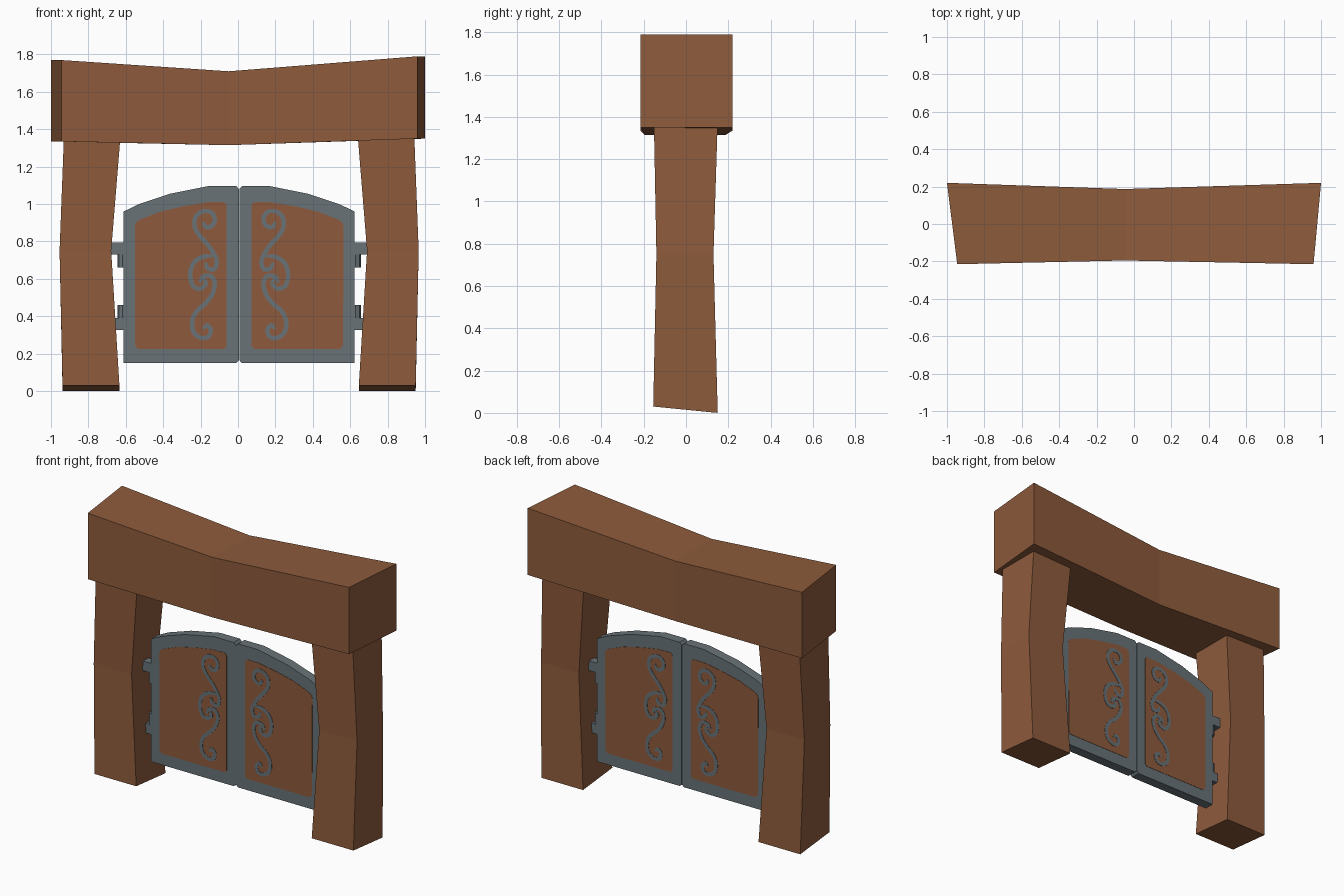
import bpy, bmesh, math
from mathutils import Vector

cube = bpy.data.objects.get("Cube")
if cube:
    bpy.data.objects.remove(cube, do_unlink=True)


def material(name, rgb):
    mat = bpy.data.materials.new(name)
    mat.use_nodes = True
    mat.diffuse_color = (*rgb, 1)
    mat.node_tree.nodes["Principled BSDF"].inputs["Base Color"].default_value = (*rgb, 1)
    return mat


WOOD = material("brown wood", (0.27, 0.105, 0.045))
IRON = material("grey iron", (0.14, 0.17, 0.185))
CENTRE = 0.006                      # symmetry line of posts and doors
FRONT, BACK = -0.03, 0.035          # door faces


def finish(name, bm, mat):
    bmesh.ops.recalc_face_normals(bm, faces=bm.faces)
    mesh = bpy.data.meshes.new(name)
    bm.to_mesh(mesh)
    bm.free()
    mesh.materials.append(mat)
    obj = bpy.data.objects.new(name, mesh)
    bpy.context.collection.objects.link(obj)
    return obj


def loft(name, rings, mat):
    """Closed solid through a row of four-cornered rings."""
    bm = bmesh.new()
    loops = [[bm.verts.new(p) for p in ring] for ring in rings]
    for a, b in zip(loops, loops[1:]):
        for i in range(4):
            j = (i + 1) % 4
            bm.faces.new((a[i], a[j], b[j], b[i]))
    bm.faces.new(loops[0])
    bm.faces.new(loops[-1])
    return finish(name, bm, mat)


def slab(name, polygons, side, y0, y1, mat):
    """Extrude polygons, given as (distance from centre, height), from y0 to y1."""
    bm = bmesh.new()
    for poly in polygons:
        bm.faces.new([bm.verts.new((CENTRE + side * d, y0, z)) for d, z in poly])
    bmesh.ops.remove_doubles(bm, verts=bm.verts, dist=1e-5)
    ext = bmesh.ops.extrude_face_region(bm, geom=bm.faces[:], use_keep_orig=True)
    moved = [g for g in ext["geom"] if isinstance(g, bmesh.types.BMVert)]
    bmesh.ops.translate(bm, verts=moved, vec=(0, y1 - y0, 0))
    return finish(name, bm, mat)


def smooth_path(points, steps=4):
    """Catmull-Rom curve through the points."""
    p = [Vector(q) for q in points]
    p = [2 * p[0] - p[1]] + p + [2 * p[-1] - p[-2]]
    out = []
    for a, b, c, d in zip(p, p[1:], p[2:], p[3:]):
        for i in range(steps):
            t = i / steps
            out.append(0.5 * (2 * b + (c - a) * t + (2 * a - 5 * b + 4 * c - d) * t ** 2
                              + (3 * b - a - 3 * c + d) * t ** 3))
    return out + [p[-2]]


def ribbon(points, half=0.012):
    """Quads of a flat band along a smooth path, slightly narrowed at the ends."""
    path = smooth_path(points)
    last = len(path) - 1
    edges = []
    for i, q in enumerate(path):
        t = (path[min(i + 1, last)] - path[max(i - 1, 0)]).normalized()
        w = half * min(1, 0.5 + 0.15 * min(i, last - i))
        n = Vector((-t.y, t.x)) * w
        edges.append((q + n, q - n))
    return [(a[0], a[1], b[1], b[0]) for a, b in zip(edges, edges[1:])]


# Sagging top beam: front x, back x, front y, back y, bottom z, top z
def beam_ring(xf, xb, yf, yb, z0, z1):
    return [(xf, yf, z0), (xf, yf, z1), (xb, yb, z1), (xb, yb, z0)]


loft("top_beam", [
    beam_ring(-0.945, -1.0, -0.215, 0.22, 1.335, 1.77),
    beam_ring(-0.05, -0.05, -0.195, 0.187, 1.315, 1.71),
    beam_ring(0.96, 1.0, -0.215, 0.22, 1.35, 1.79)], WOOD)


# Posts pinched at mid height, with a sloping foot
def post_ring(side, inner, outer, yf, yb, zf, zb):
    xi, xo = CENTRE + side * inner, CENTRE + side * outer
    return [(xi, yf, zf), (xo, yf, zf), (xo, yb, zb), (xi, yb, zb)]


# Outlines for one door, as distance from the centre line and height
DOOR = [(0.618, 0.15), (0.015, 0.15), (0.001, 0.165), (0.001, 1.08), (0.016, 1.097),
        (0.16, 1.097), (0.37, 1.055), (0.535, 1.0), (0.618, 0.96)]
PANEL = [(0.54, 0.225), (0.08, 0.225), (0.067, 0.24), (0.067, 0.995), (0.08, 1.012),
         (0.17, 1.01), (0.29, 0.99), (0.42, 0.96), (0.535, 0.915), (0.553, 0.9),
         (0.558, 0.88), (0.556, 0.245)]
UPPER_SCROLL = [(.194, .905), (.178, .878), (.146, .884), (.13, .921), (.151, .957),
                (.194, .961), (.232, .932), (.237, .878), (.21, .83), (.167, .782),
                (.135, .734), (.119, .691), (.135, .65), (.17, .659), (.18, .69)]
MIDDLE_SCROLL = [(.135, .723), (.194, .718), (.242, .686), (.262, .627), (.248, .565),
                 (.21, .548), (.178, .573), (.189, .605)]
LOWER_SCROLL = [(.21, .578), (.194, .611), (.151, .616), (.13, .573), (.146, .514),
                (.183, .466), (.226, .428), (.25, .38), (.246, .321), (.21, .287),
                (.167, .289), (.151, .327), (.173, .352), (.192, .332)]
SCROLLS = [q for s in (UPPER_SCROLL, MIDDLE_SCROLL, LOWER_SCROLL) for q in ribbon(s)]


def block(d0, d1, z0, z1):
    return [(d0, z0), (d1, z0), (d1, z1), (d0, z1)]


for side, label in ((1, "left"), (-1, "right")):
    loft(label + "_post", [
        post_ring(side, 0.64, 0.944, -0.155, 0.15, 0.03, 0.0),
        post_ring(side, 0.684, 0.96, -0.14, 0.13, 0.75, 0.75),
        post_ring(side, 0.633, 0.936, -0.152, 0.15, 1.38, 1.38)], WOOD)

    slab(label + "_door_frame", [DOOR], side, FRONT, BACK, IRON)
    # Wood panel and scrollwork on both faces of the door
    for face, y, out in (("front", FRONT, -1), ("back", BACK, 1)):
        slab(f"{label}_{face}_panel", [PANEL], side, y, y + out * 0.002, WOOD)
        slab(f"{label}_{face}_scrollwork", SCROLLS, side, y, y + out * 0.004, IRON)

    # Hinges: a bracket into the post and a pin beside it
    for height, bracket, pin in (("upper", 0.763, 0.695), ("lower", 0.358, 0.425)):
        slab(f"{label}_{height}_hinge_bracket",
             [block(0.61, 0.72, bracket - 0.032, bracket + 0.032)],
             side, -0.025, 0.03, IRON)
        bm = bmesh.new()
        bmesh.ops.create_cone(bm, cap_ends=True, segments=8, radius1=0.028,
                              radius2=0.028, depth=0.07)
        bmesh.ops.translate(bm, verts=bm.verts,
                            vec=(CENTRE + side * 0.623, 0.0025, pin))
        finish(f"{label}_{height}_hinge_pin", bm, IRON)
